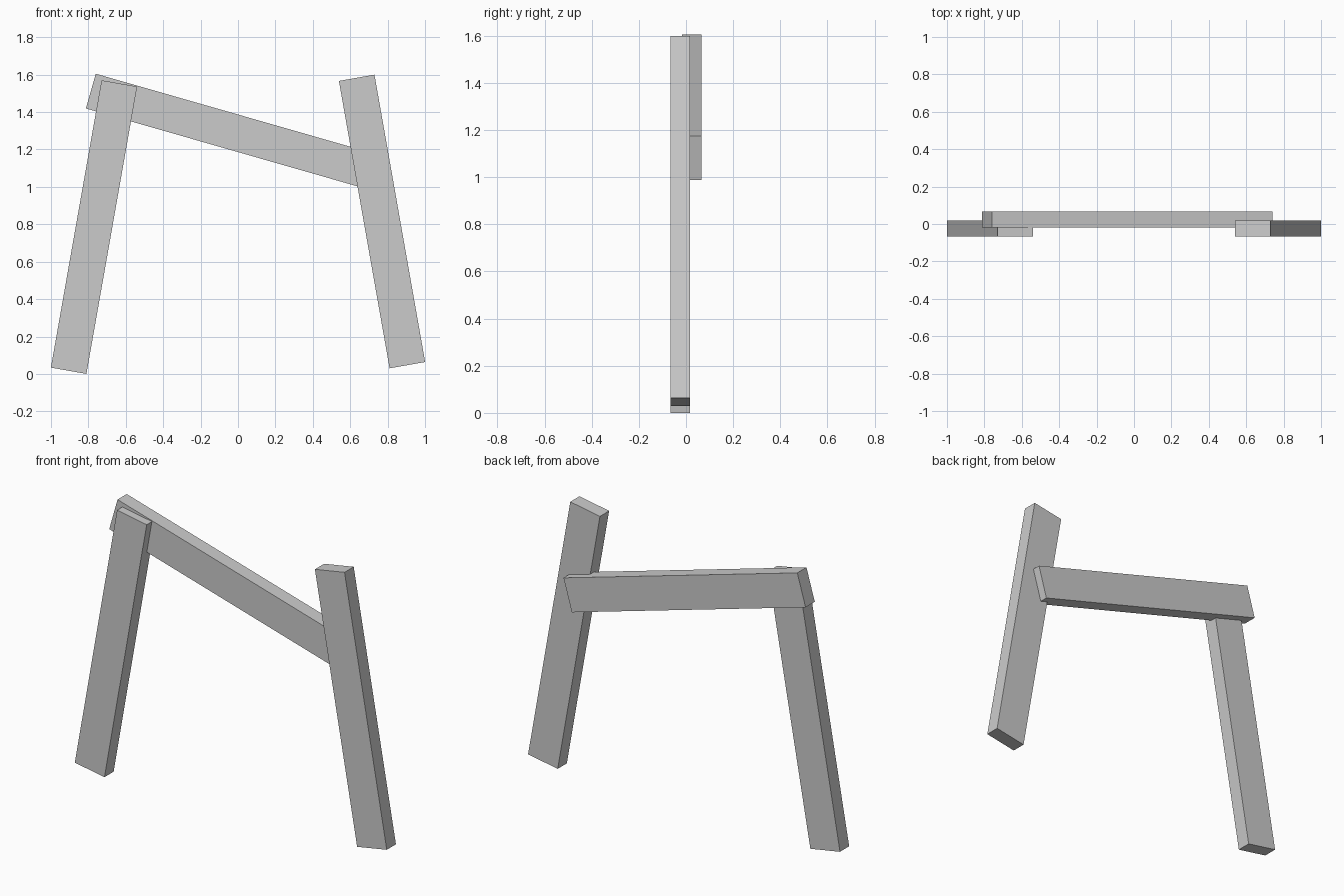
import bpy
from math import radians

if "Cube" in bpy.data.objects:
    bpy.data.objects.remove(bpy.data.objects["Cube"])

LENGTH, WIDTH, THICK = 1.56, 0.193, 0.084


def plank(name, x, y, z, tilt):
    """Identical board, long axis upright, tilted in the front plane."""
    bpy.ops.mesh.primitive_cube_add(size=1)
    ob = bpy.context.object
    ob.name = name
    ob.scale = (WIDTH, THICK, LENGTH)
    ob.location = (x, y, z)
    ob.rotation_euler = (0, radians(tilt), 0)
    bpy.ops.object.transform_apply(location=False, rotation=False, scale=True)
    return ob


# Two leaning posts
plank("left_post", -0.77, -0.024, 0.785, 10)
plank("right_post", 0.77, -0.024, 0.815, -10)

# Sloping crossbar set into the back of the posts
plank("crossbar", -0.037, 0.024, 1.297, 106)
